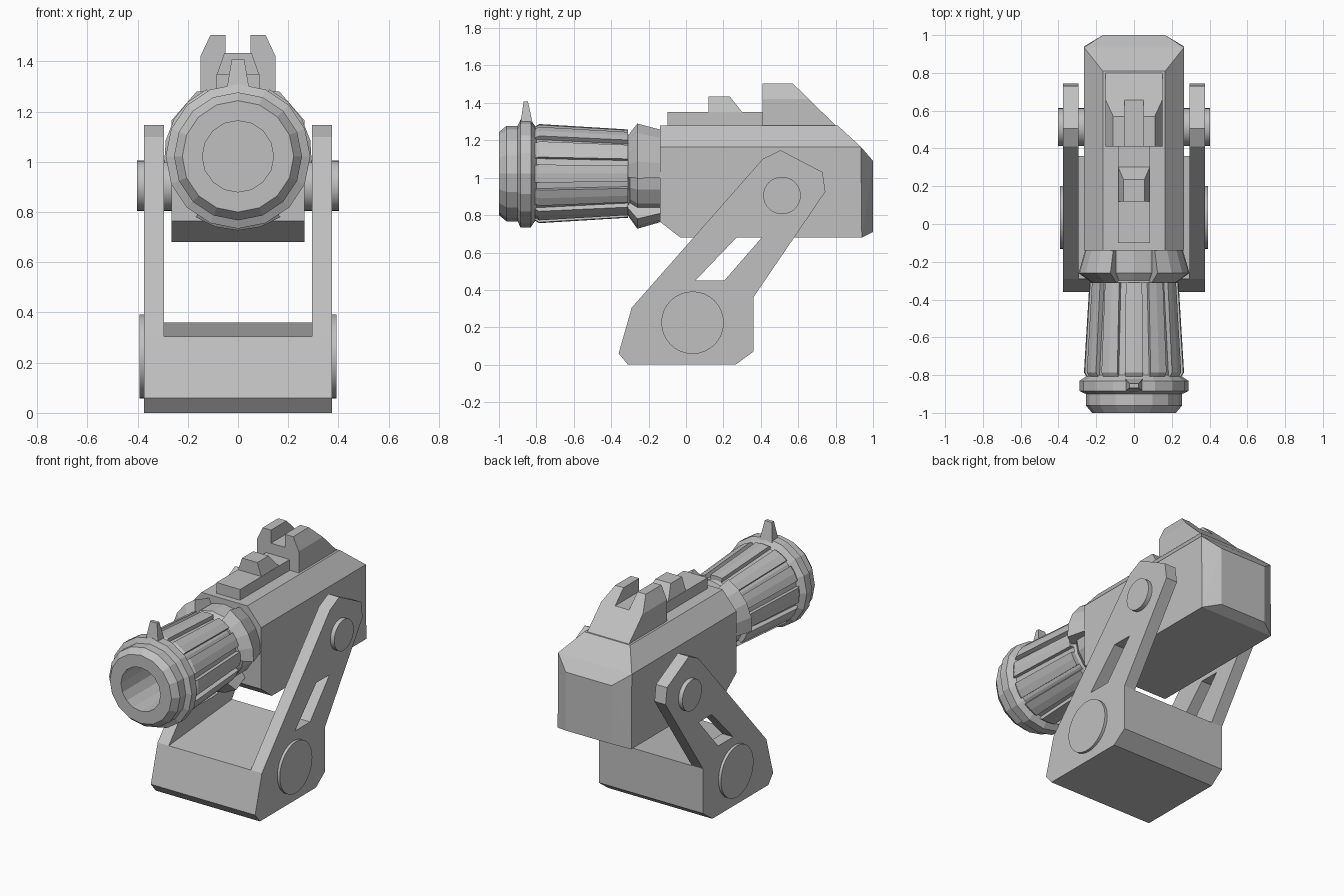
import bpy, bmesh
from math import sin, cos, pi, radians
from mathutils import Vector

cube = bpy.data.objects.get("Cube")
if cube:
    bpy.data.objects.remove(cube, do_unlink=True)

grey = bpy.data.materials.new("plain grey")
grey.use_nodes = True
grey.diffuse_color = (0.53, 0.53, 0.53, 1)
grey.node_tree.nodes["Principled BSDF"].inputs["Base Color"].default_value = grey.diffuse_color

AXIS_Z = 1.022  # height of the barrel axis


def finish(name, bm, smooth=False):
    bmesh.ops.remove_doubles(bm, verts=bm.verts, dist=0.0005)
    bmesh.ops.recalc_face_normals(bm, faces=bm.faces)
    mesh = bpy.data.meshes.new(name)
    bm.to_mesh(mesh)
    bm.free()
    mesh.materials.append(grey)
    obj = bpy.data.objects.new(name, mesh)
    bpy.context.collection.objects.link(obj)
    if smooth:
        bpy.ops.object.select_all(action="DESELECT")
        obj.select_set(True)
        bpy.context.view_layer.objects.active = obj
        bpy.ops.object.shade_smooth_by_angle(angle=radians(20))
    return obj


def prism(place, start, depth, *loops):
    """Fill the loops (outline, then holes) and extrude them."""
    bm = bmesh.new()
    for loop in loops:
        verts = [bm.verts.new(place(u, v, start)) for u, v in loop]
        for i, vert in enumerate(verts):
            bm.edges.new((vert, verts[i - 1]))
    bmesh.ops.triangle_fill(bm, edges=bm.edges[:], use_beauty=True)
    bmesh.ops.dissolve_limit(bm, angle_limit=0.01, verts=bm.verts[:], edges=bm.edges[:])
    out = bmesh.ops.extrude_face_region(bm, geom=bm.faces[:])
    moved = [g for g in out["geom"] if isinstance(g, bmesh.types.BMVert)]
    bmesh.ops.translate(bm, verts=moved, vec=place(0, 0, depth))
    return bm


def along_x(y, z, x):
    return Vector((x, y, z))


def along_y(x, z, y):
    return Vector((x, y, z))


def hull(name, half_points):
    """Convex solid from points mirrored in x."""
    bm = bmesh.new()
    for x, y, z in half_points:
        for side in (-1, 1):
            bm.verts.new((side * x, y, z))
    bmesh.ops.convex_hull(bm, input=bm.verts[:])
    bmesh.ops.dissolve_limit(bm, angle_limit=0.03, verts=bm.verts[:], edges=bm.edges[:])
    return finish(name, bm)


def add_turned(bm, profile, steps, first=0.0, sweep=2 * pi, closed=False):
    """Turn a (y, radius) profile round the barrel axis, whole or part way."""
    rings = []
    for i in range(steps + 1):
        a = first + sweep * i / steps
        rings.append([bm.verts.new((r * cos(a), y, AXIS_Z + r * sin(a))) for y, r in profile])
    n = len(profile)
    for a, b in zip(rings, rings[1:]):
        for j in range(n if closed else n - 1):
            k = (j + 1) % n
            bm.faces.new((a[j], a[k], b[k], b[j]))
    if closed:
        bm.faces.new(rings[0])
        bm.faces.new(rings[-1])


def disc(name, y, z, radius, x0, x1):
    ring = [(y + radius * cos(i * pi / 16), z + radius * sin(i * pi / 16)) for i in range(32)]
    return finish(name, prism(along_x, x0, x1 - x0, ring), smooth=True)


# Stand: base block, slotted arms and pivot discs
base = [(-0.36, 0.06), (-0.31, 0), (0.265, 0), (0.36, 0.07), (0.36, 0.36), (-0.29, 0.305)]
finish("stand_base", prism(along_x, -0.3, 0.6, base))

arm = base[:-1] + [(0.745, 0.925), (0.73, 1.03), (0.505, 1.147), (0.41, 1.1), (-0.29, 0.305)]
slot = [(0.05, 0.45), (0.205, 0.45), (0.405, 0.68), (0.27, 0.68)]
for label, side in (("left", 1), ("right", -1)):
    finish(label + "_arm", prism(along_x, side * 0.295, side * 0.08, arm, slot))
    disc(label + "_lower_disc", 0.035, 0.225, 0.167, side * 0.3, side * 0.393)
    disc(label + "_pivot", 0.513, 0.905, 0.1, side * 0.2, side * 0.403)

# Receiver with chamfered top and rear
hull("receiver", [
    (0.265, -0.14, 0.765), (0.265, -0.14, 1.165), (0.165, -0.14, 1.28),
    (0.265, -0.03, 0.68), (0.265, 0.94, 0.68), (0.265, 0.935, 1.165),
    (0.165, 0.81, 1.28), (0.165, 1.0, 0.71), (0.165, 1.0, 1.09)])

# Top rail and middle sight
hull("top_rail", [(0.085, y, z) for y in (-0.1, 0.42) for z in (1.27, 1.35)])
hull("middle_sight", [
    (0.085, 0.12, 1.345), (0.085, 0.305, 1.345), (0.055, 0.12, 1.433), (0.055, 0.235, 1.433)])

# Rear sight: notched block cut by a sloping plane
half = [(0.05, 1.42), (0.05, 1.505), (0.11, 1.505), (0.15, 1.42), (0.15, 1.27)]
outline = half + [(-x, z) for x, z in reversed(half)]
bm = prism(along_y, 0.41, 0.42, outline)
cut = bmesh.ops.bisect_plane(
    bm, geom=bm.verts[:] + bm.edges[:] + bm.faces[:],
    plane_co=(0, 0.57, 1.505), plane_no=(0, 0.225, 0.23), clear_outer=True)
edges = [g for g in cut["geom_cut"] if isinstance(g, bmesh.types.BMEdge)]
bmesh.ops.triangle_fill(bm, edges=edges, use_beauty=True)
finish("rear_sight", bm)

# Barrel core with muzzle ring and bore
bm = bmesh.new()
add_turned(bm, [
    (-0.6, 0), (-0.6, 0.142), (-1, 0.142), (-1, 0.222), (-0.96, 0.255), (-0.9, 0.255),
    (-0.885, 0.288), (-0.83, 0.288), (-0.8, 0.243), (-0.31, 0.21), (-0.3, 0.195),
    (-0.26, 0.225), (-0.13, 0.225), (-0.13, 0)], 16, first=pi / 2)
finish("barrel", bm)

# Twelve raised grip ribs
bm = bmesh.new()
rib = [(-0.81, 0.22), (-0.81, 0.25), (-0.785, 0.265), (-0.31, 0.236), (-0.31, 0.19)]
for i in range(12):
    add_turned(bm, rib, 2, radians(30 * i - 10.5), radians(21), closed=True)
finish("grip_ribs", bm)

# Three-part collar, with a gap at the top
bm = bmesh.new()
collar = [(-0.13, 0.2), (-0.31, 0.19), (-0.31, 0.225), (-0.26, 0.295), (-0.13, 0.257)]
for i in range(3):
    add_turned(bm, collar, 4, radians(120 * i - 5), radians(70), closed=True)
finish("collar", bm)

# Front sight post on the muzzle ring
hull("front_sight", [
    (0.045, -0.885, 1.29), (0.045, -0.82, 1.29),
    (0.025, -0.868, 1.408), (0.025, -0.845, 1.408)])
